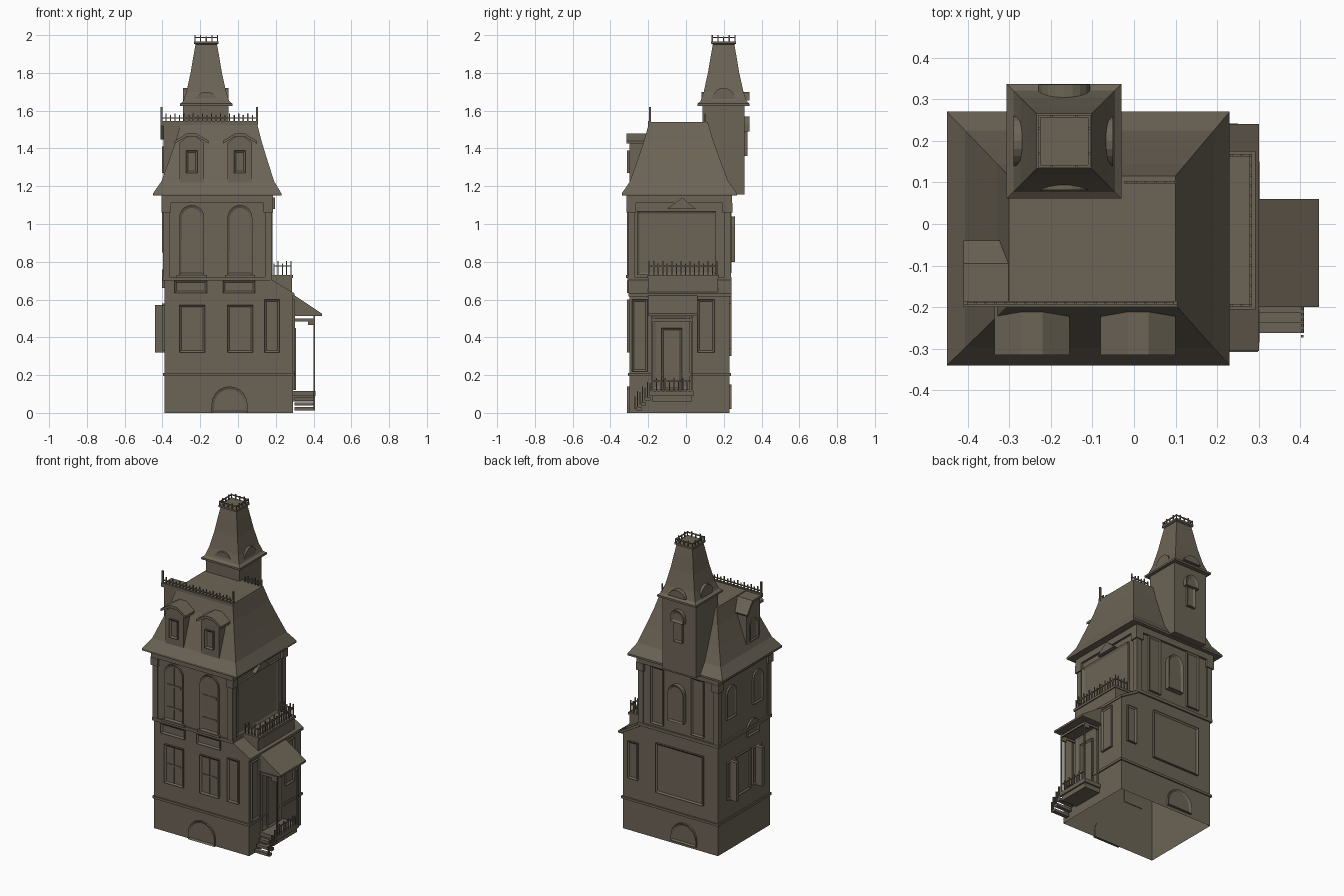
import bpy, bmesh, math
from mathutils import Vector

if "Cube" in bpy.data.objects:
    bpy.data.objects.remove(bpy.data.objects["Cube"])

COLOUR = (0.15, 0.127, 0.093, 1)
stone = bpy.data.materials.new("weathered taupe")
stone.use_nodes = True
stone.diffuse_color = COLOUR
bsdf = stone.node_tree.nodes["Principled BSDF"]
bsdf.inputs["Base Color"].default_value = COLOUR
bsdf.inputs["Roughness"].default_value = 0.9


def finish(name, bm, normals=True):
    if normals:
        bmesh.ops.recalc_face_normals(bm, faces=bm.faces[:])
    mesh = bpy.data.meshes.new(name)
    bm.to_mesh(mesh)
    bm.free()
    mesh.materials.append(stone)
    obj = bpy.data.objects.new(name, mesh)
    bpy.context.collection.objects.link(obj)
    return obj


def add_box(bm, x0, x1, y0, y1, z0, z1):
    vs = bmesh.ops.create_cube(bm, size=1)["verts"]
    for v in vs:
        v.co = ((x0 + x1) / 2 + v.co.x * (x1 - x0),
                (y0 + y1) / 2 + v.co.y * (y1 - y0),
                (z0 + z1) / 2 + v.co.z * (z1 - z0))


def boxes(name, *dims):
    bm = bmesh.new()
    for d in dims:
        add_box(bm, *d)
    return finish(name, bm)


def prism(name, pts, axis, a, b, skip=None):
    """Extrude a profile along axis; skip leaves one side face open."""
    bm = bmesh.new()
    place = {"x": lambda p, t: (t, p[0], p[1]),
             "y": lambda p, t: (p[0], t, p[1])}[axis]
    r0, r1 = ([bm.verts.new(place(p, t)) for p in pts] for t in (a, b))
    bm.faces.new(r0)
    bm.faces.new(r1)
    n = len(pts)
    for i in range(n):
        if i != skip:
            j = (i + 1) % n
            bm.faces.new((r0[i], r0[j], r1[j], r1[i]))
    return finish(name, bm)


def loft(name, rings, cap=True, closed=False):
    """Rectangular rings (x0, x1, y0, y1, z) joined bottom to top."""
    bm = bmesh.new()
    loops = [[bm.verts.new(c) for c in
              ((x0, y0, z), (x1, y0, z), (x1, y1, z), (x0, y1, z))]
             for x0, x1, y0, y1, z in rings]
    pairs = list(zip(loops, loops[1:]))
    if closed:
        pairs.append((loops[-1], loops[0]))
    for lo, hi in pairs:
        for i in range(4):
            j = (i + 1) % 4
            bm.faces.new((lo[i], lo[j], hi[j], hi[i]))
    if cap:
        bm.faces.new(loops[0])
        bm.faces.new(loops[-1])
    return finish(name, bm)


def band(name, x1, z0, z1, out):
    """Hollow moulding around the house."""
    def ring(o, z):
        return (-.39 - o, x1 + o, -.30 - o, .23 + o, z)
    loft(name, [ring(0, z0), ring(out, z0), ring(out, z1), ring(0, z1)], cap=False)


def outline(u0, u1, z0, z1, arch):
    if not arch:
        return [(u0, z0), (u1, z0), (u1, z1), (u0, z1)]
    r, mid = (u1 - u0) / 2, (u0 + u1) / 2
    h = min(r, z1 - z0)
    return [(u0, z0), (u1, z0)] + [
        (mid + r * math.cos(a), z1 - h + h * math.sin(a))
        for a in (math.pi * k / 10 for k in range(11)) if z1 - h > z0 or 0 < a < 3.1]


WALLS = {"front": lambda u, z, d: (u, -.30 - d, z),
         "back": lambda u, z, d: (u, .23 + d, z),
         "left": lambda u, z, d: (-.39 - d, u, z),
         "right": lambda u, z, d: (.17 + d, u, z),
         "wing": lambda u, z, d: (.29 + d, u, z),
         "tower": lambda u, z, d: (u, .31 + d, z)}


def panel(name, wall, u0, u1, z0, z1, arch=False, out=.012, border=.015, base=0):
    """Framed opening: raised outline with a sunken pane."""
    at = WALLS[wall]
    pts = outline(u0, u1, z0, z1, arch)
    bm = bmesh.new()
    back = [bm.verts.new(at(u, z, base - .004)) for u, z in pts]
    front = [bm.verts.new(at(u, z, base + out)) for u, z in pts]
    face = bm.faces.new(front)
    bm.faces.new(back)
    for i in range(len(pts)):
        j = (i + 1) % len(pts)
        bm.faces.new((back[i], back[j], front[j], front[i]))
    bmesh.ops.recalc_face_normals(bm, faces=bm.faces[:])
    bmesh.ops.inset_individual(bm, faces=[face], thickness=border, depth=-.008)
    return finish(name, bm, False)


def railing(name, a, b, height, rail, step=.024):
    """Pickets from a to b with one thin rail."""
    a, b = Vector(a), Vector(b)
    n = max(2, round((b - a).length / step))
    t = .003
    bm = bmesh.new()
    for k in range(n + 1):
        p = a.lerp(b, k / n)
        h = height * (1 if k % 2 else .8)
        add_box(bm, p.x - t, p.x + t, p.y - t, p.y + t, p.z, p.z + h)
    if abs(a.z - b.z) < .001:
        add_box(bm, min(a.x, b.x) - t, max(a.x, b.x) + t, min(a.y, b.y) - t,
                max(a.y, b.y) + t, a.z + rail, a.z + rail + .006)
    return finish(name, bm)


# House walls, open underneath, with the lower wing on the porch side
prism("house_walls", [(-.39, 0), (.29, 0), (.29, .62), (.17, .70), (.17, 1.16), (-.39, 1.16)],
      "y", -.30, .23, skip=0)
band("base_moulding", .29, .195, .21, .008)
band("floor_moulding", .17, .70, .72, .01)
band("cornice", .17, 1.11, 1.15, .014)
for n, (x, y) in enumerate([(-.38, -.29), (.16, -.29), (-.38, .22), (.16, .22)]):
    boxes(f"corner_pilaster_{n}", (x - .018, x + .018, y - .018, y + .018, .72, 1.12))
    boxes(f"pilaster_cap_{n}", (x - .026, x + .026, y - .026, y + .026, 1.06, 1.11))

# Wing roof and balcony
prism("wing_roof", [(.17, .69), (.17, .71), (.30, .632), (.30, .615)], "y", -.305, .24)
boxes("balcony", (.165, .285, -.20, .17, .63, .72), (.165, .292, -.205, .175, .715, .73))
railing("balcony_rail", (.28, -.195, .73), (.28, .165, .73), .075, .045)
for y in (-.195, .165):
    railing("balcony_end_rail", (.19, y, .73), (.28, y, .73), .075, .045)

# Front openings
for u in (-.245, .01):
    panel("tall_arched_window", "front", u - .066, u + .066, .73, 1.10, True)
    boxes("window_bars", (u - .05, u + .05, -.31, -.298, .81, .82),
          (u - .05, u + .05, -.31, -.298, .95, .965), (u - .004, u + .004, -.308, -.298, .745, 1.08))
    boxes("window_sill", (u - .08, u + .08, -.318, -.298, .715, .73))
    panel("apron_panel", "front", u - .09, u + .08, .635, .70)
    panel("lower_window", "front", u - .066, u + .07, .32, .57)
    boxes("lower_window_bars", (u - .05, u + .05, -.309, -.298, .44, .45),
          (u - .003, u + .003, -.309, -.298, .33, .56))
panel("wing_front_panel", "front", .14, .22, .32, .60)
panel("cellar_arch_front", "front", -.14, .05, 0, .14, True)

# Back openings
for u in (.04, -.25):
    panel("back_shutter", "back", u - .045, u + .045, .74, 1.11)
panel("back_arched_window", "back", -.16, -.05, .80, 1.04, True, .03)
panel("back_lower_panel", "back", -.29, .05, .30, .62)
panel("back_wing_shutter", "back", .18, .25, .34, .58)
panel("cellar_arch_back", "back", -.24, -.06, .02, .15, True)

# Left side openings with open shutters
panel("left_window", "left", -.09, .05, .32, .58)
for y in (-.16, .10):
    boxes("left_shutter", (-.44, -.388, y - .012, y + .012, .32, .57))
    panel("left_side_panel", "left", y - .045, y + .045, .33, .57)
for y in (-.17, .10):
    panel("left_arched_window", "left", y - .05, y + .05, .85, 1.06, True)
panel("left_small_arch", "left", -.18, -.06, .66, .76, True)

# Right side openings
panel("upper_right_bay", "right", -.26, .16, .73, 1.07, border=.02)
panel("front_door_frame", "wing", -.18, .02, .12, .52, border=.03)
panel("front_door", "wing", -.13, -.02, .12, .45, out=.016)
panel("wing_side_window", "wing", .06, .15, .32, .60)
panel("wing_side_panel", "wing", -.285, -.205, .22, .60)
prism("gable_ornament", [(-.10, 1.08), (.05, 1.08), (-.02, 1.14)], "x", .16, .195)

# Porch
prism("porch_roof", [(.28, .635), (.445, .525), (.445, .513), (.28, .513)], "y", -.20, .06)
boxes("porch_floor", (.285, .41, -.19, .04, .09, .115), (.285, .40, -.18, .03, .06, .09))
for y in (-.18, .03):
    boxes("porch_post", (.40, .408, y - .004, y + .004, .11, .515))
    boxes("porch_bracket", (.30, .408, y - .004, y + .004, .485, .50),
          (.37, .408, y - .004, y + .004, .465, .485))
boxes("porch_frieze", (.40, .408, -.18, .03, .485, .50))
railing("porch_rail", (.404, -.18, .115), (.404, .03, .115), .07, .05)
for k in range(3):
    y = -.19 - .024 * k
    boxes("porch_step", (.30, .408, y - .024, y + .002, .065 - .026 * k, .082 - .026 * k))
railing("stair_rail", (.404, -.27, .02), (.404, -.19, .09), .085, .05, .018)

# Mansard roof: concave sides rising to a flat deck, with front and back insets alike
steps = [(0, 1.15), (0, 1.162), (.04, 1.225), (.075, 1.33), (.11, 1.44), (.132, 1.525), (.136, 1.54)]
loft("mansard_roof", [(-.45 + 1.1 * d, .23 - .96 * d, -.34 + 1.07 * d, .27 - 1.14 * d, z)
                      for d, z in steps])
boxes("deck_trim", (-.41, .105, -.20, -.185, 1.525, 1.545))
railing("roof_crest", (-.405, -.19, 1.54), (.10, -.19, 1.54), .045, .018)
railing("back_crest", (-.02, .10, 1.54), (.10, .10, 1.54), .045, .018)
for x in (-.405, .10):
    boxes("crest_post", (x - .005, x + .005, -.195, -.185, 1.54, 1.62))

# Front dormers
for u in (-.245, .01):
    prism("dormer", [(u - .065, 1.20), (u + .065, 1.20), (u + .065, 1.43), (u + .02, 1.465),
                     (u - .02, 1.465), (u - .065, 1.43)], "y", -.30, -.19)
    prism("dormer_roof", [(u - .09, 1.425), (u - .09, 1.44), (u - .025, 1.48), (u + .025, 1.48),
                          (u + .09, 1.44), (u + .09, 1.425), (u + .025, 1.463), (u - .025, 1.463)],
          "y", -.315, -.19)
    panel("dormer_window", "front", u - .03, u + .03, 1.27, 1.39)

# Side dormer reaching the deck
prism("side_dormer", [(-.195, 1.20), (-.055, 1.20), (-.055, 1.46), (-.10, 1.53),
                      (-.15, 1.53), (-.195, 1.53)], "x", -.395, -.27)
prism("side_dormer_roof", [(-.20, 1.52), (-.20, 1.535), (-.095, 1.535), (-.04, 1.46),
                           (-.045, 1.448), (-.10, 1.52)], "x", -.41, -.28)
panel("side_dormer_window", "left", -.165, -.085, 1.27, 1.41, True)

# Tower with a flared spire
CX, CY = -.168, .199
loft("tower", [(-.29, -.05, .088, .31, z) for z in (1.155, 1.635)])
spire = [(.138, 1.625), (.138, 1.637), (.122, 1.65), (.105, 1.70), (.083, 1.80),
         (.066, 1.90), (.057, 1.95), (.066, 1.955), (.066, 1.967)]
loft("spire", [(CX - h, CX + h, CY - h, CY + h, z) for h, z in spire])
prism("spire_arch_front_back", outline(CX - .065, CX + .065, 1.635, 1.70, True)[2:], "y", .082, .335)
prism("spire_arch_sides", outline(CY - .06, CY + .06, 1.635, 1.72, True), "x", -.29, -.05)
for s in (-.06, .06):
    railing("spire_crest", (CX - .06, CY + s, 1.965), (CX + .06, CY + s, 1.965), .035, .02, .03)
    railing("spire_crest_side", (CX + s, CY - .06, 1.965), (CX + s, CY + .06, 1.965), .035, .02, .03)
panel("tower_window", "tower", CX - .03, CX + .03, 1.36, 1.55, True, .015)
panel("tower_window_hood", "tower", CX - .048, CX + .048, 1.49, 1.57, True, .026, .02)
